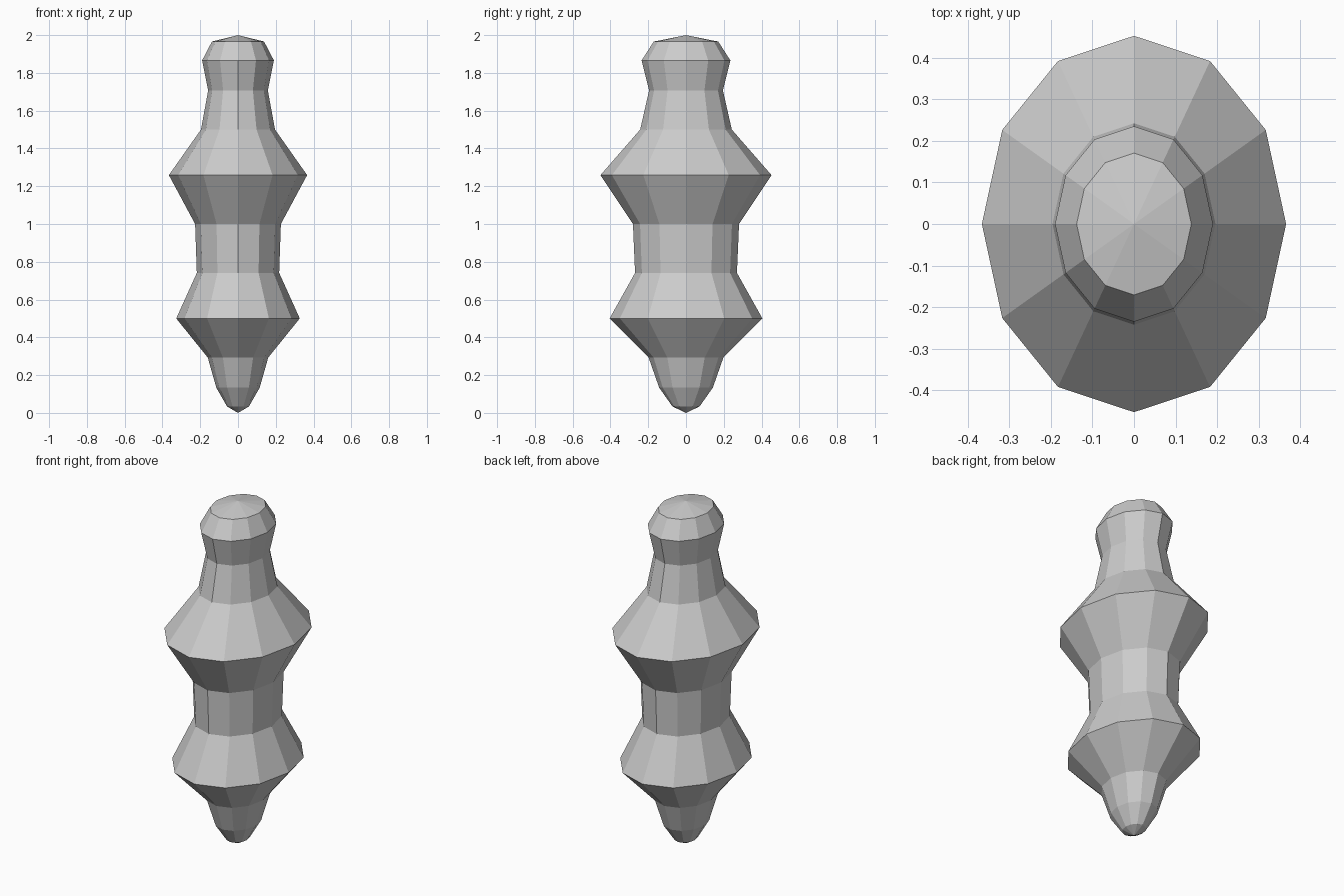
import bpy, bmesh, math

if "Cube" in bpy.data.objects:
    bpy.data.objects.remove(bpy.data.objects["Cube"])

SIDES = 12
DEPTH = 1.237  # oval cross-section: y radius / x radius

# x radius of each ring, top to bottom, at sphere-like ring heights
RADII = [0.138, 0.19, 0.158, 0.196, 0.366, 0.227, 0.218, 0.327, 0.160, 0.115, 0.058]

bm = bmesh.new()
rings = []
for i, r in enumerate(RADII, 1):
    z = 1 + math.cos(math.pi * i / 12)
    rings.append([bm.verts.new((r * math.cos(math.tau * k / SIDES),
                                r * DEPTH * math.sin(math.tau * k / SIDES), z))
                  for k in range(SIDES)])
top = bm.verts.new((0, 0, 2))
bottom = bm.verts.new((0, 0, 0))

# side quads between rings, triangle fans at both tips
for k in range(SIDES):
    n = (k + 1) % SIDES
    for a, b in zip(rings, rings[1:]):
        bm.faces.new((a[k], b[k], b[n], a[n]))
    bm.faces.new((top, rings[0][k], rings[0][n]))
    bm.faces.new((bottom, rings[-1][n], rings[-1][k]))
bmesh.ops.recalc_face_normals(bm, faces=bm.faces)

# turned body
mesh = bpy.data.meshes.new("turned_body")
bm.to_mesh(mesh)
bm.free()
body = bpy.data.objects.new("turned_body", mesh)
bpy.context.collection.objects.link(body)
